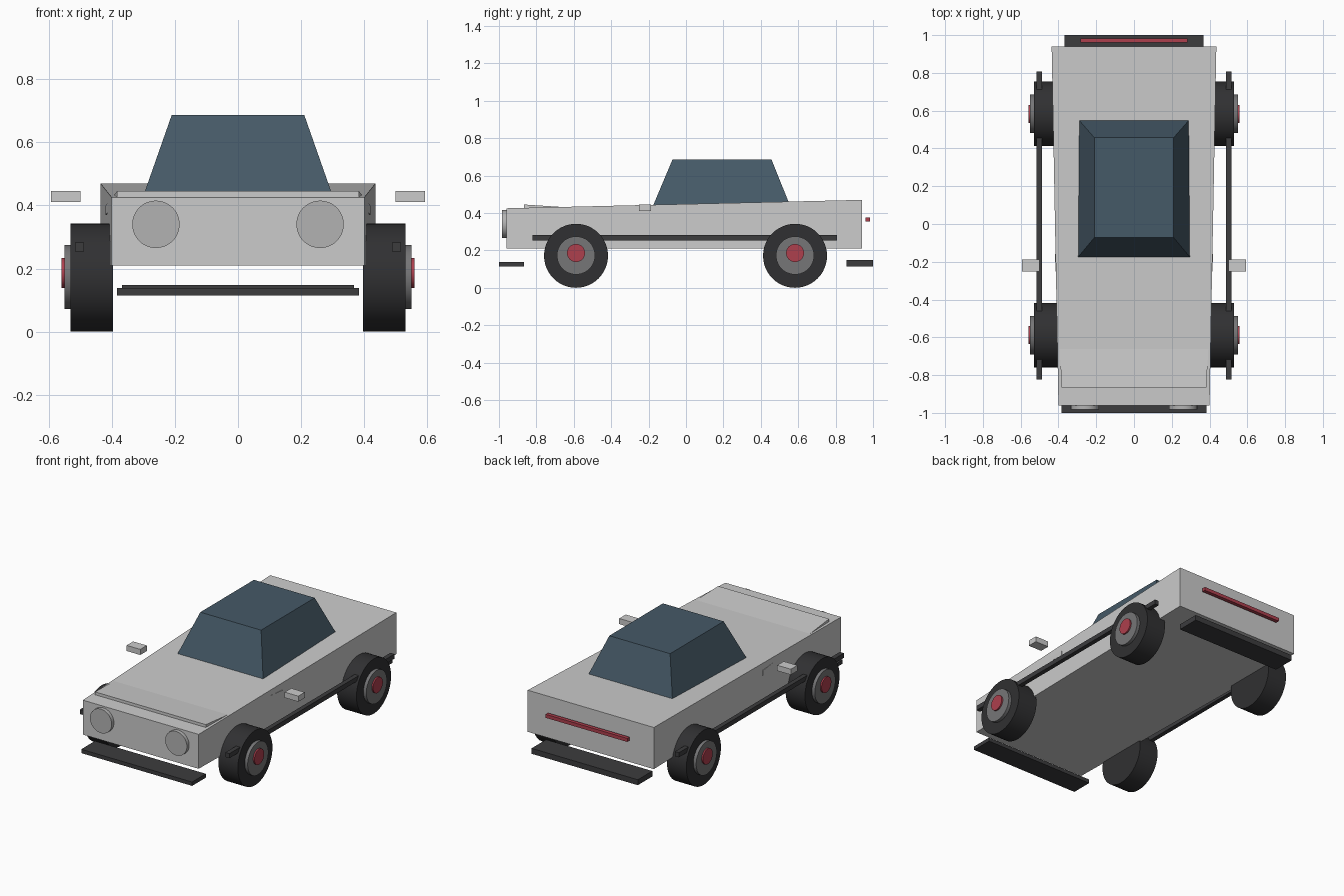
import bpy, bmesh, math

if "Cube" in bpy.data.objects:
    bpy.data.objects.remove(bpy.data.objects["Cube"])


def material(name, rgb):
    m = bpy.data.materials.new(name)
    m.diffuse_color = (*rgb, 1)
    m.use_nodes = True
    m.node_tree.nodes["Principled BSDF"].inputs["Base Color"].default_value = m.diffuse_color
    return m


GLASS = material("dark_glass", (0.06, 0.10, 0.135))
RUBBER = material("rubber", (0.03, 0.03, 0.032))
TRIM = material("black_trim", (0.045, 0.045, 0.048))
RIM = material("rim_grey", (0.18, 0.18, 0.185))
RED = material("red", (0.42, 0.05, 0.075))
LAMP = material("lamp", (0.45, 0.45, 0.45))


def hexa(name, corners, mat=None):
    """Eight-cornered block: bottom ring of four, then top ring of four."""
    bm = bmesh.new()
    v = [bm.verts.new(c) for c in corners]
    bm.faces.new(v[3::-1])
    bm.faces.new(v[4:])
    for i in range(4):
        j = (i + 1) % 4
        bm.faces.new((v[i], v[j], v[j + 4], v[i + 4]))
    me = bpy.data.meshes.new(name)
    bm.to_mesh(me)
    bm.free()
    ob = bpy.data.objects.new(name, me)
    bpy.context.collection.objects.link(ob)
    if mat:
        me.materials.append(mat)
    return ob


def ring(wf, wb, yf, yb, zf, zb):
    return [(-wf, yf, zf), (wf, yf, zf), (wb, yb, zb), (-wb, yb, zb)]


def box(name, x0, x1, y0, y1, z0, z1, mat=None):
    lo = [(x0, y0), (x1, y0), (x1, y1), (x0, y1)]
    return hexa(name, [(x, y, z) for z in (z0, z1) for x, y in lo], mat)


def cylinder(name, centre, r, depth, axis, mat, sides=48):
    rot = (0, math.pi / 2, 0) if axis == "x" else (math.pi / 2, 0, 0)
    bpy.ops.mesh.primitive_cylinder_add(vertices=sides, radius=r, depth=depth,
                                        location=centre, rotation=rot)
    ob = bpy.context.object
    ob.name = name
    ob.data.materials.append(mat)
    bpy.ops.object.shade_smooth_by_angle(angle=math.radians(30))


# wedge body, slanted hood panel and tapered cabin
hexa("body", ring(0.40, 0.436, -0.96, 0.94, 0.21, 0.21)
     + ring(0.40, 0.436, -0.96, 0.94, 0.425, 0.47))
hexa("hood", ring(0.383, 0.419, -0.865, -0.16, 0.415, 0.37)
     + ring(0.383, 0.419, -0.865, -0.16, 0.445, 0.40))
hexa("cabin", ring(0.30, 0.30, -0.18, 0.56, 0.43, 0.43)
     + ring(0.21, 0.21, -0.072, 0.457, 0.686, 0.686), GLASS)

# bumpers and tail light bar
box("front_bumper", -0.383, 0.383, -1.0, -0.865, 0.114, 0.138, TRIM)
box("rear_bumper", -0.367, 0.367, 0.857, 1.0, 0.114, 0.148, TRIM)
box("tail_light", -0.283, 0.283, 0.96, 0.983, 0.355, 0.377, RED)

for s, side in ((-1, "left"), (1, "right")):
    # side strip, mirror and headlight
    box(f"{side}_side_strip", s * 0.502 - 0.014, s * 0.502 + 0.014,
        -0.822, 0.807, 0.254, 0.283, TRIM)
    box(f"{side}_mirror", s * 0.546 - 0.047, s * 0.546 + 0.047,
        -0.252, -0.188, 0.41, 0.445)
    cylinder(f"{side}_headlight", (s * 0.26, -0.965, 0.34), 0.075, 0.035, "y", LAMP)
    # wheels: tyre, rim and hub cap
    for y, end in ((-0.588, "front"), (0.583, "rear")):
        n = f"{end}_{side}"
        cylinder(n + "_tyre", (s * 0.463, y, 0.171), 0.171, 0.134, "x", RUBBER)
        cylinder(n + "_rim", (s * 0.53, y, 0.173), 0.102, 0.04, "x", RIM)
        cylinder(n + "_hub", (s * 0.544, y, 0.186), 0.048, 0.03, "x", RED)
